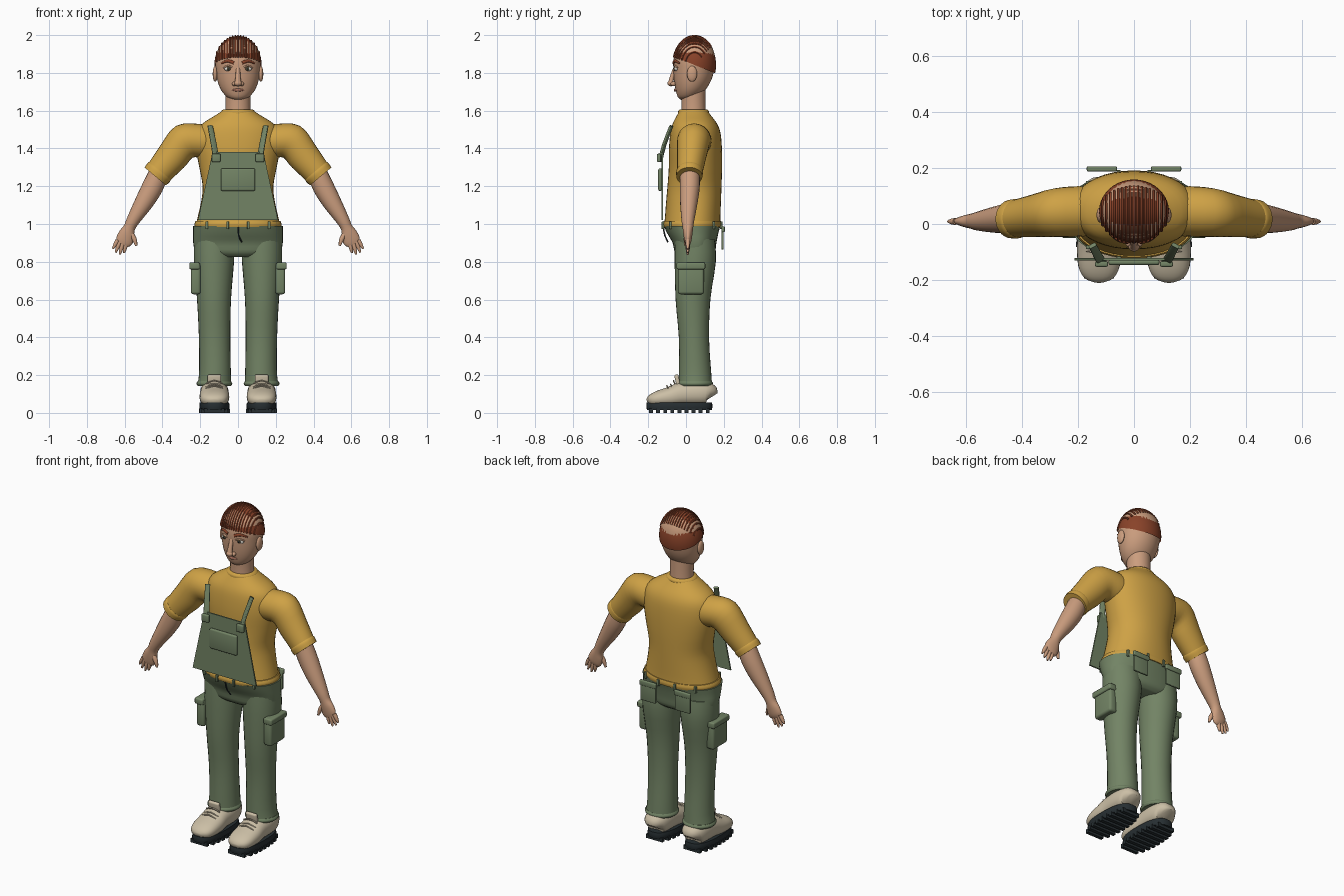
import bpy, bmesh, math
from mathutils import Vector, Matrix


def material(name, rgb):
    m = bpy.data.materials.new(name)
    m.diffuse_color = (*rgb, 1)
    return m


SHIRT = material("mustard cloth", (0.62, 0.36, 0.06))
GREEN = material("green cloth", (0.17, 0.23, 0.13))
SKIN = material("skin", (0.60, 0.34, 0.21))
HAIR = material("red hair", (0.25, 0.055, 0.022))
SHOE = material("cream leather", (0.60, 0.52, 0.38))
DARK = material("dark rubber", (0.02, 0.028, 0.032))
WHITE = material("eye white", (0.75, 0.72, 0.65))
IRIS = material("iris", (0.10, 0.07, 0.03))
LIP = material("lip", (0.36, 0.15, 0.10))


def finish(name, bm, mat, mirror=False):
    bmesh.ops.recalc_face_normals(bm, faces=bm.faces)
    me = bpy.data.meshes.new(name)
    bm.to_mesh(me)
    bm.free()
    me.materials.append(mat)
    ob = bpy.data.objects.new(name, me)
    bpy.context.collection.objects.link(ob)
    if mirror:
        mod = ob.modifiers.new("mirror", 'MIRROR')
        mod.use_mirror_merge = False
    return ob


def refine(rows, k):
    """Catmull-Rom interpolation of rows of numbers."""
    out, last = [], len(rows) - 1
    for i in range(last):
        a, b, c, d = (rows[min(max(j, 0), last)] for j in (i - 1, i, i + 1, i + 2))
        for s in range(k):
            t = s / k
            out.append([q + 0.5 * t * (r - p + t * (2*p - 5*q + 4*r - w + t * (3*(q - r) + w - p)))
                        for p, q, r, w in zip(a, b, c, d)])
    return out + [rows[-1]]


def skin(bm, frames, n, p=2.0):
    """Bridge superellipse rings given as (centre, u axis, v axis)."""
    def se(v):
        return math.copysign(abs(v) ** (2 / p), v)
    loops = []
    for c, u, v in frames:
        loops.append([bm.verts.new(c + u * se(math.cos(2*math.pi*i/n)) + v * se(math.sin(2*math.pi*i/n)))
                      for i in range(n)])
    for a, b in zip(loops, loops[1:]):
        for i in range(n):
            bm.faces.new((a[i], a[(i+1) % n], b[(i+1) % n], b[i]))
    bm.faces.new(loops[0])
    bm.faces.new(loops[-1])


def loft(name, rings, mat, mirror=False, n=28, p=2.0, k=3):
    """Rings are (x, y, z, half width, half depth, tilt in degrees)."""
    bm = bmesh.new()
    frames = []
    for x, y, z, rx, ry, t in refine([(*r, 0)[:6] for r in rings], k):
        t = math.radians(t)
        frames.append((Vector((x, y, z)), Vector((math.cos(t), 0, math.sin(t))) * rx, Vector((0, ry, 0))))
    skin(bm, frames, n, p)
    return finish(name, bm, mat, mirror)


def tubes(name, paths, mat, mirror=False, n=10, k=2, p=2.0):
    """Each path is a list of (x, y, z, side radius, up radius)."""
    bm = bmesh.new()
    for path in paths:
        rows = refine(path, k)
        pos = [Vector(r[:3]) for r in rows]
        frames = []
        for i, r in enumerate(rows):
            d = pos[min(i + 1, len(pos) - 1)] - pos[max(i - 1, 0)]
            q = d.to_track_quat('Z', 'Y')
            frames.append((pos[i], q @ Vector((r[3], 0, 0)), q @ Vector((0, r[4], 0))))
        skin(bm, frames, n, p)
    return finish(name, bm, mat, mirror)


def boxes(name, items, mat, mirror=False, bevel=0.0, tilt=0):
    """Items are (centre, size); tilt turns them about x in degrees."""
    bm = bmesh.new()
    for c, s in items:
        bmesh.ops.create_cube(bm, size=1, matrix=Matrix.Translation(c)
                              @ Matrix.Rotation(math.radians(tilt), 4, 'X') @ Matrix.Diagonal((*s, 1)))
    if bevel:
        bmesh.ops.bevel(bm, geom=bm.edges[:], offset=bevel, segments=3, profile=0.5, affect='EDGES')
    return finish(name, bm, mat, mirror)


def ball(name, c, s, mat, mirror=False):
    bm = bmesh.new()
    bmesh.ops.create_uvsphere(bm, u_segments=20, v_segments=12, radius=1,
                              matrix=Matrix.Translation(c) @ Matrix.Diagonal((*s, 1)))
    return finish(name, bm, mat, mirror)


# Shirt
loft("shirt_body", [(0, .033, .985, .226, .15), (0, .035, 1.03, .215, .147), (0, .04, 1.12, .195, .145),
                    (0, .045, 1.2, .187, .143), (0, .05, 1.3, .205, .141), (0, .05, 1.4, .222, .14),
                    (0, .05, 1.48, .218, .133), (0, .047, 1.53, .19, .118), (0, .042, 1.575, .12, .09),
                    (0, .04, 1.605, .075, .07)], SHIRT, n=40, p=2.15)
loft("shirt_hem", [(0, .033, .985, .229, .153), (0, .033, 1.0, .231, .156), (0, .034, 1.017, .224, .152)],
     SHIRT, n=40, p=2.15)
loft("collar", [(0, .04, 1.585, .09, .082), (0, .04, 1.598, .088, .081), (0, .04, 1.607, .076, .072)], SHIRT)
loft("sleeve", [(.12, .045, 1.43, .09, .085, 90), (.20, .045, 1.44, .09, .09, 86), (.285, .04, 1.435, .095, .087, 62),
                (.35, .03, 1.355, .085, .077, 42), (.435, .018, 1.255, .07, .065, 40)], SHIRT, True)
loft("sleeve_cuff", [(.412, .02, 1.282, .073, .068, 40), (.42, .019, 1.273, .077, .071, 40),
                     (.438, .018, 1.252, .074, .069, 40)], SHIRT, True)

# Arms and hands
loft("forearm", [(.41, .02, 1.29, .052, .052, 40), (.45, .02, 1.2, .056, .053, 30), (.5, .015, 1.11, .049, .046, 27),
                 (.555, .01, 1.02, .035, .034, 27), (.575, .01, .98, .031, .028, 27), (.588, .01, .945, .043, .024, 27),
                 (.603, .01, .91, .045, .018, 27), (.613, .008, .892, .032, .011, 27)], SKIN, True, n=20)
fingers = [[(bx, .009, bz, .012, .012), ((bx + tx) / 2, .009, (bz + tz) / 2, .011, .011), (tx, .009, tz, .005, .005)]
           for bx, bz, tx, tz in ((.637, .915, .663, .868), (.624, .91, .648, .849),
                                  (.61, .9, .626, .838), (.592, .9, .603, .846))]
fingers.append([(.57, .005, .955, .013, .014), (.549, .0, .92, .013, .013), (.538, -.003, .885, .006, .006)])
tubes("fingers", fingers, SKIN, True)

# Head and neck
loft("neck", [(0, .04, 1.55, .072, .068), (0, .04, 1.62, .066, .064), (0, .037, 1.73, .068, .066)], SKIN)
loft("head", [(0, -.002, 1.66, .028, .028), (0, .01, 1.674, .06, .054), (0, .024, 1.71, .09, .079),
              (0, .035, 1.76, .109, .098), (0, .042, 1.82, .118, .109), (0, .045, 1.87, .12, .111),
              (0, .045, 1.93, .104, .096), (0, .045, 1.975, .06, .06), (0, .045, 1.985, .02, .02)], SKIN, n=36)
ball("ear", (.121, .032, 1.795), (.013, .027, .042), SKIN, True)
tubes("nose_bridge", [[(0, -.058, 1.83, .011, .008), (0, -.072, 1.785, .013, .012), (0, -.082, 1.745, .018, .014)]], SKIN)
ball("nose_tip", (0, -.08, 1.745), (.02, .018, .016), SKIN)
ball("nostril", (.019, -.067, 1.742), (.012, .015, .012), SKIN, True)
ball("eye", (.05, -.05, 1.822), (.023, .012, .013), WHITE, True)
ball("iris", (.049, -.059, 1.822), (.010, .006, .011), IRIS, True)
ball("pupil", (.049, -.0635, 1.822), (.005, .003, .006), DARK, True)
tubes("eyelid", [[(.024, -.061, 1.826, .003, .004), (.05, -.061, 1.838, .006, .005), (.077, -.045, 1.827, .003, .004)]],
      SKIN, True)
tubes("eyebrow", [[(.022, -.066, 1.853, .006, .009), (.055, -.057, 1.864, .006, .008), (.088, -.034, 1.85, .003, .004)]],
      HAIR, True)
tubes("lips", [[(-.033, -.046, 1.71, .003, .003), (0, -.058, 1.709, .007, .009), (.033, -.046, 1.71, .003, .003)]], LIP)

# Hair: a dome cut by a sloping hairline, with combed ridges
HY, HZ, RX, RY, RZ = .045, 1.842, .125, .114, .154
bm = bmesh.new()
bmesh.ops.create_uvsphere(bm, u_segments=40, v_segments=24, radius=1,
                          matrix=Matrix.Translation((0, HY, HZ)) @ Matrix.Diagonal((RX, RY, RZ, 1)))
bmesh.ops.bisect_plane(bm, geom=bm.verts[:] + bm.edges[:] + bm.faces[:], plane_co=(0, HY, HZ),
                       plane_no=(0, .375, .927), clear_inner=True)
bmesh.ops.holes_fill(bm, edges=bm.edges[:])
finish("hair_cap", bm, HAIR)
ridges = []
for i in range(17):
    x = -.112 + .014 * i
    s = math.sqrt(1 - (x / RX) ** 2)
    ridges.append([(x, HY - RY * s * math.cos(a), HZ + RZ * s * math.sin(a), .0055, .0055)
                   for a in (math.radians(15 + 9 * j) for j in range(15))])
tubes("hair_ridges", ridges, HAIR, n=6, k=1)

# Trousers
loft("hips", [(0, .032, .99, .237, .15), (0, .036, .95, .237, .135), (0, .045, .9, .237, .116),
              (0, .047, .85, .222, .106), (0, .047, .825, .16, .08)], GREEN, n=40, p=2.3)
loft("trouser_leg", [(.125, .047, .92, .108, .105), (.127, .049, .8, .106, .109), (.127, .037, .6, .09, .092),
                     (.124, .042, .4, .083, .08), (.122, .048, .22, .084, .085), (.125, .05, .15, .089, .088)],
     GREEN, True, n=28)
loft("trouser_hem", [(.125, .05, .143, .088, .087), (.125, .05, .155, .095, .093), (.125, .05, .168, .088, .087)],
     GREEN, True)
loops = [((x, .032 + s * .158 * math.sqrt(1 - (x / .24) ** 2), .993), (.014, .014, .04))
         for x in (.055, .165) for s in (-1, 1)]
boxes("belt_loops", loops, GREEN, True, .003)
tubes("fly_seam", [[(0, -.121, .985, .004, .004), (.003, -.112, .94, .004, .004), (.02, -.096, .905, .004, .004)]],
      DARK, n=6)
boxes("cargo_pocket", [((.224, .026, .708), (.052, .138, .16))], GREEN, True, .014)
boxes("cargo_flap", [((.23, .026, .778), (.056, .152, .036))], GREEN, True, .008)
boxes("back_pocket", [((.115, .193, .925), (.1, .012, .12))], GREEN, True, .004)
boxes("back_pocket_flap", [((.115, .197, .972), (.108, .018, .03))], GREEN, True, .005)

# Bib with pocket, straps and buckles
bm = bmesh.new()
outline = ((-.212, 1.02), (.212, 1.02), (.135, 1.38), (-.135, 1.38))
face = bm.faces.new([bm.verts.new((x, -.13, z)) for x, z in outline])
side = bmesh.ops.extrude_face_region(bm, geom=[face])
bmesh.ops.translate(bm, vec=(0, .008, 0), verts=[v for v in side["geom"] if isinstance(v, bmesh.types.BMVert)])
finish("bib", bm, GREEN)
boxes("bib_pocket", [((0, -.137, 1.235), (.182, .02, .12))], GREEN, False, .009)
tubes("strap", [[(.114, -.138, 1.33, .017, .006), (.128, -.115, 1.42, .016, .007), (.148, -.077, 1.52, .014, .007)]],
      GREEN, True, n=16, p=4)
boxes("buckle", [((.116, -.143, 1.35), (.046, .02, .045))], GREEN, True, .006)

# Shoes
tubes("shoe", [[(.125, .137, .085, .035, .035), (.125, .12, .1, .065, .06), (.125, .06, .105, .075, .068),
                (.125, -.02, .1, .075, .064), (.125, -.08, .085, .079, .055), (.125, -.15, .074, .074, .042),
                (.125, -.19, .065, .054, .028), (.125, -.206, .06, .02, .012)]], SHOE, True, n=28, k=3, p=2.3)
boxes("shoe_tongue", [((.125, -.045, .17), (.072, .022, .068))], SHOE, True, .009, 12)
tubes("laces", [[(.08, y, z - .012, .004, .004), (.125, y - .006, z + .004, .004, .004), (.17, y, z - .012, .004, .004)]
                for y, z in ((-.06, .167), (-.075, .147), (-.095, .14))], SHOE, True, n=6)
loft("sole", [(.125, -.035, .016, .077, .172), (.125, -.035, .035, .08, .175), (.125, -.035, .054, .078, .173)],
     DARK, True, n=36, p=2.5)
treads = []
for i in range(9):
    y = -.185 + .0375 * i
    half = .08 * (1 - abs((y + .035) / .178) ** 2.5) ** 0.4
    treads.append(((.125, y, .012), (2 * half + .004, .02, .024)))
boxes("treads", treads, DARK, True)

# Smooth shading with sharp edges kept
for ob in bpy.context.scene.objects:
    ob.select_set(True)
    bpy.context.view_layer.objects.active = ob
bpy.ops.object.shade_smooth_by_angle(angle=math.radians(45))
